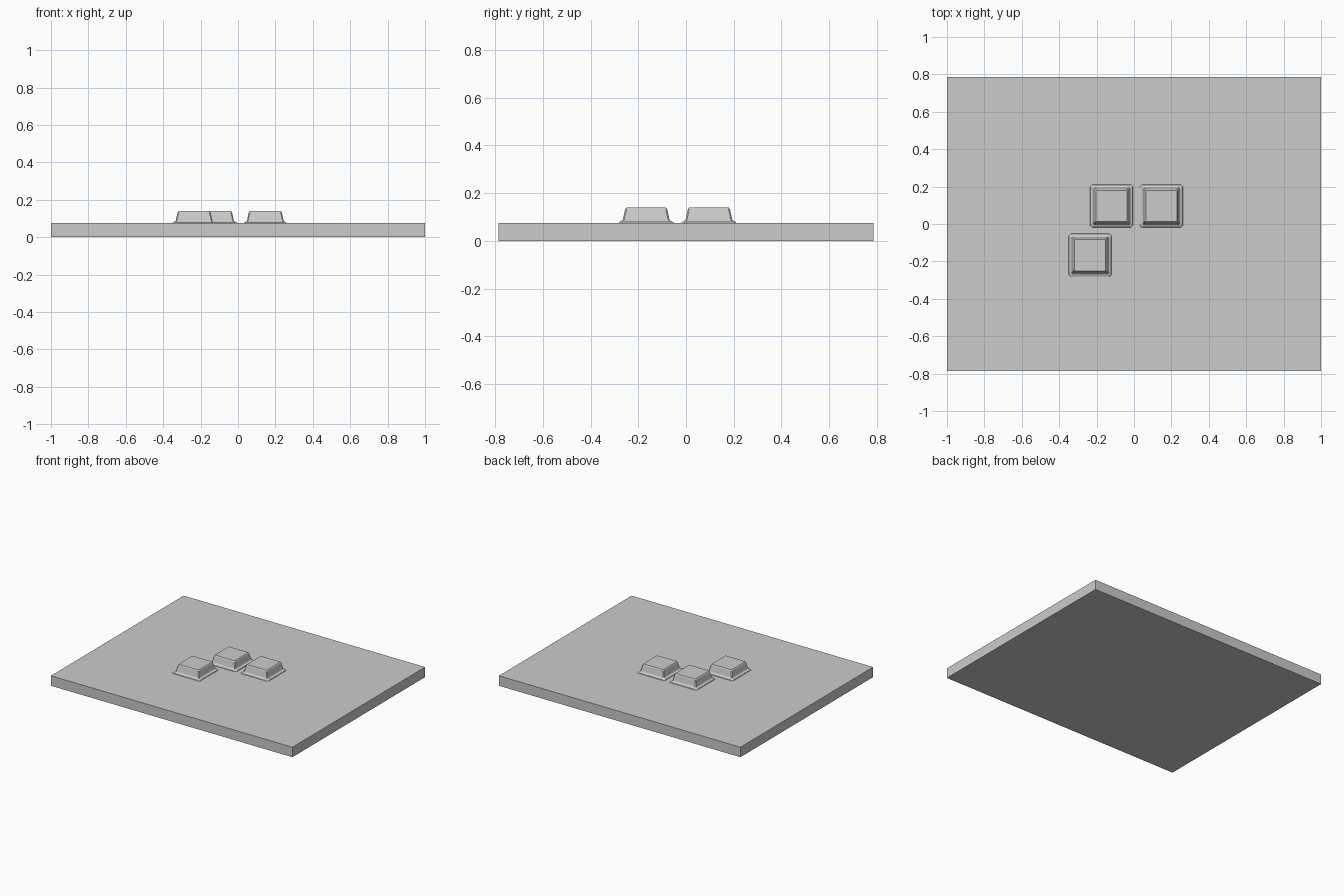
import bpy
import bmesh

cube = bpy.data.objects.get("Cube")
if cube:
    bpy.data.objects.remove(cube, do_unlink=True)

# One plain grey for every part
grey = bpy.data.materials.new("light grey")
grey.use_nodes = True
grey.diffuse_color = (0.6, 0.6, 0.6, 1)
grey.node_tree.nodes["Principled BSDF"].inputs["Base Color"].default_value = grey.diffuse_color


def loft(name, location, rings):
    """Stack chamfered rectangles given as (half x, half y, z, corner cut)."""
    bm = bmesh.new()
    loops = []
    for hx, hy, z, c in rings:
        if c:
            outline = [(hx, c - hy), (hx, hy - c), (hx - c, hy), (c - hx, hy),
                       (-hx, hy - c), (-hx, c - hy), (c - hx, -hy), (hx - c, -hy)]
        else:
            outline = [(hx, -hy), (hx, hy), (-hx, hy), (-hx, -hy)]
        loops.append([bm.verts.new((x, y, z)) for x, y in outline])
    for low, high in zip(loops, loops[1:]):
        for i in range(len(low)):
            j = (i + 1) % len(low)
            bm.faces.new((low[i], low[j], high[j], high[i]))
    bm.faces.new(loops[0][::-1])
    bm.faces.new(loops[-1])
    mesh = bpy.data.meshes.new(name)
    bm.to_mesh(mesh)
    bm.free()
    mesh.materials.append(grey)
    obj = bpy.data.objects.new(name, mesh)
    obj.location = location
    bpy.context.collection.objects.link(obj)


# Wide flat base
SLAB_TOP = 0.075
loft("base_slab", (0, 0, 0), [(1, 0.785, 0, 0), (1, 0.785, SLAB_TOP, 0)])

# Tapered buttons: thin flange, sloping sides and softened top edge
profile = [(0.115, 0.0, 0.012), (0.113, 0.004, 0.012), (0.101, 0.010, 0.008),
           (0.098, 0.014, 0.006), (0.088, 0.058, 0.006), (0.083, 0.064, 0.004)]
buttons = {"front_button": (-0.235, -0.167),
           "back_right_button": (-0.12, 0.096),
           "back_left_button": (0.146, 0.096)}
for name, (x, y) in buttons.items():
    loft(name, (x, y, SLAB_TOP), [(h, h, z, cut) for h, z, cut in profile])
